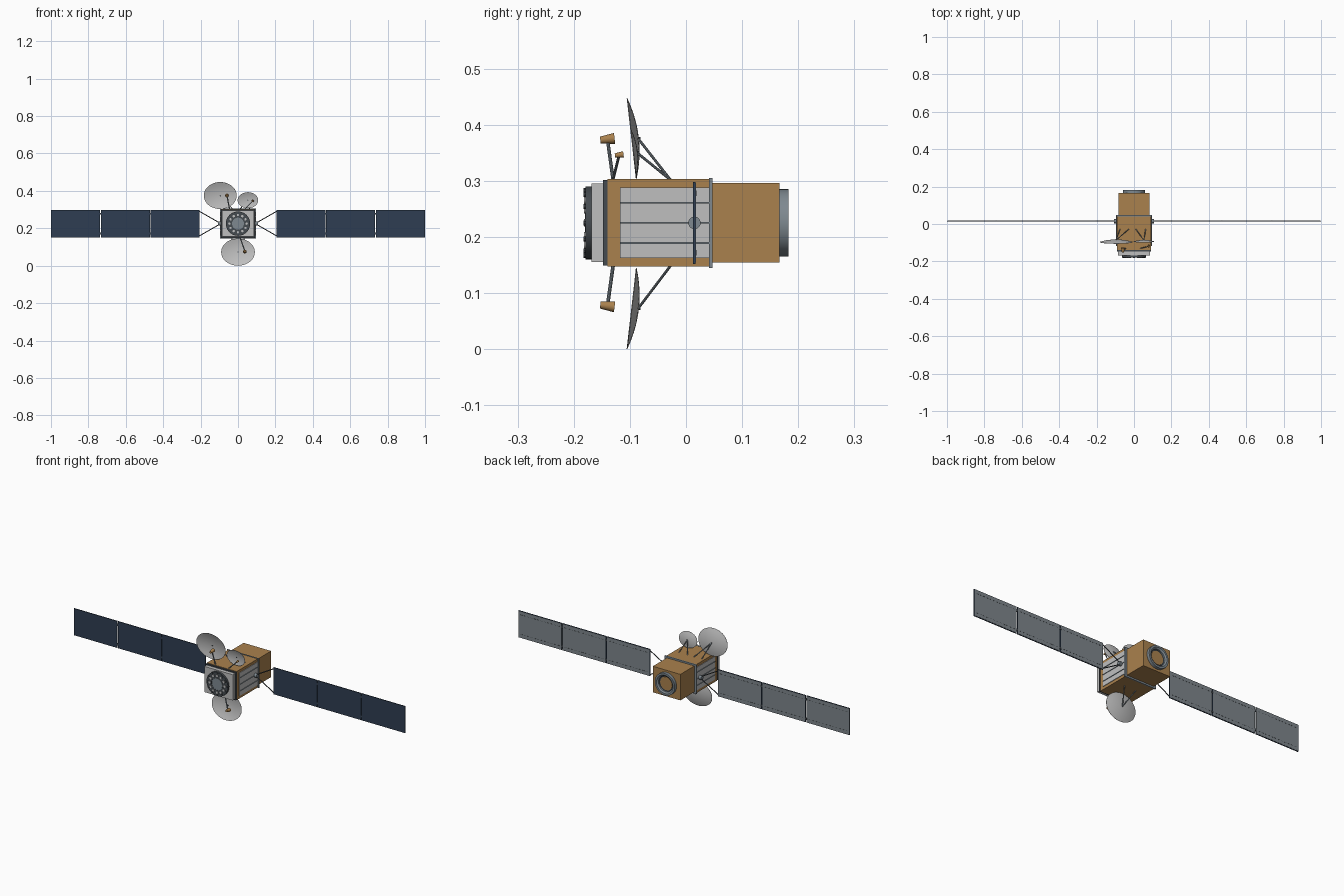
import bpy, bmesh
from math import radians, tau
from mathutils import Vector, Matrix

default = bpy.data.objects.get("Cube")
if default:
    bpy.data.objects.remove(default)


def material(name, rgb):
    m = bpy.data.materials.new(name)
    m.use_nodes = True
    m.diffuse_color = (*rgb, 1)
    bsdf = next(n for n in m.node_tree.nodes if n.type == 'BSDF_PRINCIPLED')
    bsdf.inputs["Base Color"].default_value = (*rgb, 1)
    return m


GOLD = material("gold foil", (0.40, 0.22, 0.075))
SILVER = material("light grey", (0.52, 0.52, 0.52))
STEEL = material("steel grey", (0.21, 0.25, 0.28))
DARK = material("dark grey", (0.06, 0.07, 0.08))
NAVY = material("solar cell navy", (0.028, 0.048, 0.085))
BACKING = material("panel backing grey", (0.21, 0.24, 0.26))

CZ = 0.225      # height of the body axis
WING_Y = 0.015  # plane of the solar wings


def finish(bm, name, mat, smooth=False):
    bmesh.ops.recalc_face_normals(bm, faces=bm.faces)
    mesh = bpy.data.meshes.new(name)
    bm.to_mesh(mesh)
    bm.free()
    mesh.materials.append(mat)
    ob = bpy.data.objects.new(name, mesh)
    bpy.context.collection.objects.link(ob)
    if smooth:
        bpy.ops.object.select_all(action='DESELECT')
        ob.select_set(True)
        bpy.context.view_layer.objects.active = ob
        bpy.ops.object.shade_smooth_by_angle(angle=radians(35))
    return ob


def add_box(bm, x, y, z):
    """Add a box given its (low, high) range on each axis."""
    ranges = (x, y, z)
    mid = Vector([(a + b) / 2 for a, b in ranges])
    size = [abs(b - a) for a, b in ranges]
    bmesh.ops.create_cube(bm, size=1, matrix=Matrix.Translation(mid) @ Matrix.Diagonal((*size, 1)))


def box(name, mat, x, y, z):
    bm = bmesh.new()
    add_box(bm, x, y, z)
    return finish(bm, name, mat)


def body_box(name, mat, half_x, y, half_z):
    return box(name, mat, (-half_x, half_x), y, (CZ - half_z, CZ + half_z))


def add_rod(bm, a, b, r1, r2=None, sides=10):
    a, b = Vector(a), Vector(b)
    turn = (b - a).to_track_quat('Z', 'Y').to_matrix().to_4x4()
    bmesh.ops.create_cone(bm, cap_ends=True, segments=sides, radius1=r1,
                          radius2=r1 if r2 is None else r2, depth=(b - a).length,
                          matrix=Matrix.Translation((a + b) / 2) @ turn)


def rods(name, mat, pairs, r1, r2=None, sides=10):
    bm = bmesh.new()
    for a, b in pairs:
        add_rod(bm, a, b, r1, r2, sides)
    return finish(bm, name, mat, True)


def lathe(name, mat, profile, steps=40, matrix=None):
    """Spin (radius, y) points about the y axis."""
    bm = bmesh.new()
    verts = [bm.verts.new((r, y, 0)) for r, y in profile]
    edges = [bm.edges.new(p) for p in zip(verts, verts[1:])]
    bmesh.ops.spin(bm, geom=verts + edges, cent=(0, 0, 0), axis=(0, 1, 0),
                   angle=tau, steps=steps, use_merge=True)
    bmesh.ops.remove_doubles(bm, verts=bm.verts, dist=0.00005)
    bm.transform(matrix or Matrix.Translation((0, 0, CZ)))
    return finish(bm, name, mat, True)


# Main body, from front to back
body_box("front_module", SILVER, 0.086, (-0.168, -0.148), 0.070)
body_box("front_collar", DARK, 0.091, (-0.148, -0.140), 0.076)
body_box("main_body", GOLD, 0.090, (-0.140, 0.042), 0.078)
body_box("rear_flange", STEEL, 0.096, (0.041, 0.047), 0.080)
body_box("rear_module", GOLD, 0.083, (0.047, 0.167), 0.071)

# Docking ring on the back
lathe("rear_ring", STEEL, [(0.042, 0.166), (0.060, 0.166), (0.060, 0.183), (0.050, 0.183),
                           (0.042, 0.177), (0.042, 0.166)])
lathe("rear_ring_cover", GOLD, [(0, 0.171), (0.036, 0.171), (0.036, 0.166), (0, 0.166)])
lathe("rear_ring_seat", DARK, [(0, 0.169), (0.043, 0.169), (0.043, 0.166), (0, 0.166)])

# Round instrument on the front, with a ring of small thrusters
lathe("front_disc", DARK, [(0, -0.168), (0.065, -0.168), (0.065, -0.179), (0.034, -0.179),
                           (0.034, -0.177), (0, -0.177)])
lathe("front_disc_centre", STEEL, [(0, -0.176), (0.032, -0.176), (0.032, -0.180), (0, -0.180)])
spots, studs = [], []
for i in range(12):
    d = Matrix.Rotation(tau * i / 12, 4, 'Y') @ Vector((0, 0, 1))
    for group, radius, front in ((spots, 0.046, -0.182), (studs, 0.058, -0.183)):
        p = d * radius + Vector((0, 0, CZ))
        group.append(((p.x, -0.178, p.z), (p.x, front, p.z)))
rods("front_thrusters", SILVER, spots, 0.0065, sides=12)
rods("front_studs", DARK, studs, 0.0045)

for side, s in (("left", 1), ("right", -1)):
    # Radiator with pipes on the flank of the body
    box(side + "_radiator", SILVER, (s * 0.088, s * 0.093), (-0.118, 0.041), (CZ - 0.063, CZ + 0.063))
    bm = bmesh.new()
    for dz in (-0.036, 0, 0.036):
        add_box(bm, (s * 0.092, s * 0.096), (-0.118, 0.041), (CZ + dz - 0.0015, CZ + dz + 0.0015))
    finish(bm, side + "_radiator_pipes", STEEL)

    # Wing drive and yoke
    rods(side + "_wing_drive", STEEL, [((s * 0.09, WING_Y, CZ), (s * 0.108, WING_Y, CZ))], 0.011, sides=20)
    rods(side + "_wing_yoke", DARK,
         [((s * 0.102, WING_Y, CZ + k * 0.006), (s * 0.207, WING_Y, CZ + k * 0.066)) for k in (1, -1)], 0.0025)

    # Three solar panels, with backing plates, hinges and dashed trim
    cells, backs, trim, hinges = (bmesh.new() for _ in range(4))
    for i in range(3):
        x0 = 0.205 + i * 0.2665
        x1 = x0 + 0.262
        add_box(cells, (s * x0, s * x1), (WING_Y - 0.0025, WING_Y + 0.002), (CZ - 0.073, CZ + 0.073))
        add_box(backs, (s * (x0 + 0.002), s * (x1 - 0.002)), (WING_Y + 0.001, WING_Y + 0.003),
                (CZ - 0.071, CZ + 0.071))
        for dz in (-0.053, 0.053):
            for k in range(12):
                x = x0 + 0.014 + k * 0.0203
                add_box(trim, (s * x, s * (x + 0.011)), (WING_Y + 0.002, WING_Y + 0.0036),
                        (CZ + dz - 0.001, CZ + dz + 0.001))
            if i < 2:
                add_box(hinges, (s * (x1 - 0.003), s * (x1 + 0.008)), (WING_Y - 0.002, WING_Y + 0.004),
                        (CZ + dz - 0.005, CZ + dz + 0.005))
    finish(cells, side + "_solar_cells", NAVY)
    finish(backs, side + "_solar_backing", BACKING)
    finish(trim, side + "_solar_trim", DARK)
    finish(hinges, side + "_solar_hinges", DARK)


def antenna(name, centre, rx, rz, tilt, feed, foot, roots, horn):
    """Oval dish with rear struts, a feed arm and a feed horn."""
    c = Vector(centre)
    depth = 0.17 * rz
    place = (Matrix.Translation(c) @ Matrix.Rotation(radians(tilt), 4, 'X')
             @ Matrix.Diagonal((rx, 1, rz, 1)))
    bowl = [(t, depth * (1 - t * t)) for t in (0, 0.2, 0.4, 0.6, 0.8, 1)]
    shell = [(t, y + 0.0012) for t, y in reversed(bowl)]
    lathe(name + "_dish", SILVER, bowl + shell, 48, place)
    back = c + Vector((0, depth, 0))
    rods(name + "_dish_hub", DARK, [(back - Vector((0, 0.003, 0)), back + Vector((0, 0.004, 0)))], 0.003)
    rods(name + "_struts", STEEL, [(back, r) for r in roots], 0.0024)
    # The horn opens toward the dish
    f = Vector(feed)
    rods(name + "_feed_arm", STEEL, [(foot, f)], 0.0032 * horn ** 0.5)
    aim = Vector((0, 1, 0.12 if tilt > 0 else -0.12)).normalized() * 0.0128 * horn
    rods(name + "_feed_horn", GOLD, [(f - aim, f + aim)], 0.0062 * horn, 0.0098 * horn, 16)


TOP, BOTTOM = CZ + 0.077, CZ - 0.077
antenna("upper_right", (-0.095, -0.0975, 0.375), 0.088, 0.0725, 6.5,
        (-0.059, -0.140, 0.374), (-0.045, -0.130, TOP),
        [(-0.028, -0.028, TOP), (-0.075, -0.028, TOP)], 1)
antenna("upper_left", (0.053, -0.0945, 0.350), 0.055, 0.043, 6.5,
        (0.079, -0.119, 0.346), (0.035, -0.130, TOP),
        [(0.010, -0.028, TOP), (0.062, -0.028, TOP)], 0.6)
antenna("lower", (0, -0.0975, 0.0727), 0.090, 0.0728, -6.5,
        (0.037, -0.140, 0.077), (0.012, -0.130, BOTTOM),
        [(-0.035, -0.028, BOTTOM), (0.035, -0.028, BOTTOM)], 1)
